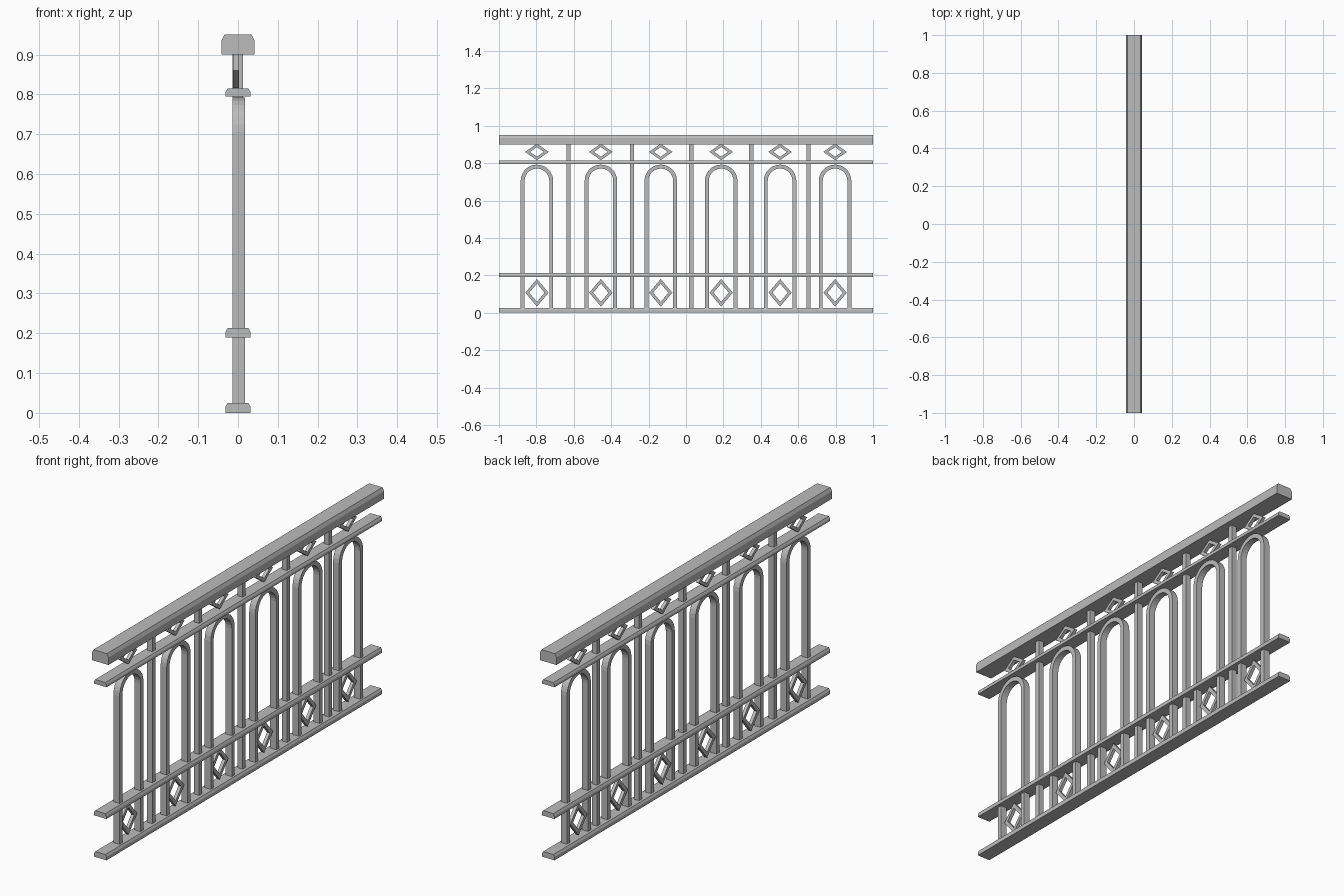
import bpy
import bmesh
from math import pi, cos, sin

cube = bpy.data.objects.get("Cube")
if cube:
    bpy.data.objects.remove(cube, do_unlink=True)

# Single painted metal colour
GREY = (0.5, 0.5, 0.5, 1)
metal = bpy.data.materials.new("grey_metal")
metal.use_nodes = True
metal.diffuse_color = GREY
metal.node_tree.nodes["Principled BSDF"].inputs["Base Color"].default_value = GREY


def finish(name, bm):
    bmesh.ops.recalc_face_normals(bm, faces=bm.faces)
    mesh = bpy.data.meshes.new(name)
    bm.to_mesh(mesh)
    bm.free()
    mesh.materials.append(metal)
    obj = bpy.data.objects.new(name, mesh)
    bpy.context.collection.objects.link(obj)
    return obj


def extrude_all(bm, offset):
    """Thicken flat faces into a solid along the offset."""
    geom = bmesh.ops.extrude_face_region(bm, geom=bm.faces[:], use_keep_orig=True)["geom"]
    verts = [g for g in geom if isinstance(g, bmesh.types.BMVert)]
    bmesh.ops.translate(bm, verts=verts, vec=offset)


def rail(name, z0, z1, half, top_half, shoulder):
    """Full length rail with a chamfered top."""
    bm = bmesh.new()
    right = [(half, z0), (half, shoulder), (top_half, z1)]
    outline = right + [(-x, z) for x, z in reversed(right)]
    bm.faces.new([bm.verts.new((x, -1, z)) for x, z in outline])
    extrude_all(bm, (0, 2, 0))
    return finish(name, bm)


def band(name, outer, inner, x0, x1, closed):
    """Flat strip between two matching (y, z) paths, given thickness in x."""
    bm = bmesh.new()
    a = [bm.verts.new((x0, y, z)) for y, z in outer]
    b = [bm.verts.new((x0, y, z)) for y, z in inner]
    for i in range(0 if closed else 1, len(a)):
        bm.faces.new((a[i - 1], a[i], b[i], b[i - 1]))
    extrude_all(bm, (x1 - x0, 0, 0))
    return finish(name, bm)


def arch_path(y, radius, base=0.02, spring=0.705, steps=14):
    curve = [(y + radius * cos(pi * i / steps), spring + radius * sin(pi * i / steps))
             for i in range(steps + 1)]
    return [(y + radius, base)] + curve + [(y - radius, base)]


def diamond_path(y, z, w, h):
    return [(y + w, z), (y, z + h), (y - w, z), (y, z - h)]


# Rails
rail("bottom_rail", 0, 0.025, 0.032, 0.026, 0.015)
rail("lower_rail", 0.19, 0.213, 0.032, 0.026, 0.202)
rail("upper_rail", 0.795, 0.815, 0.032, 0.026, 0.805)
rail("handrail", 0.90, 0.95, 0.042, 0.034, 0.934)

# Arches with a diamond above and below each
for n, y in enumerate((-0.797, -0.455, -0.135, 0.188, 0.503, 0.797), 1):
    band(f"arch_{n}", arch_path(y, 0.087), arch_path(y, 0.066), -0.014, 0.017, False)
    band(f"upper_diamond_{n}", diamond_path(y, 0.86, 0.063, 0.044),
         diamond_path(y, 0.86, 0.037, 0.026), -0.013, 0.002, True)
    band(f"lower_diamond_{n}", diamond_path(y, 0.107, 0.062, 0.074),
         diamond_path(y, 0.107, 0.041, 0.049), -0.013, 0.002, True)

# Straight posts between the arches
for n, y in enumerate((-0.628, -0.288, 0.028, 0.349, 0.655), 1):
    band(f"post_{n}", [(y - 0.011, 0.02), (y - 0.011, 0.905)],
         [(y + 0.011, 0.02), (y + 0.011, 0.905)], -0.014, 0.012, False)
